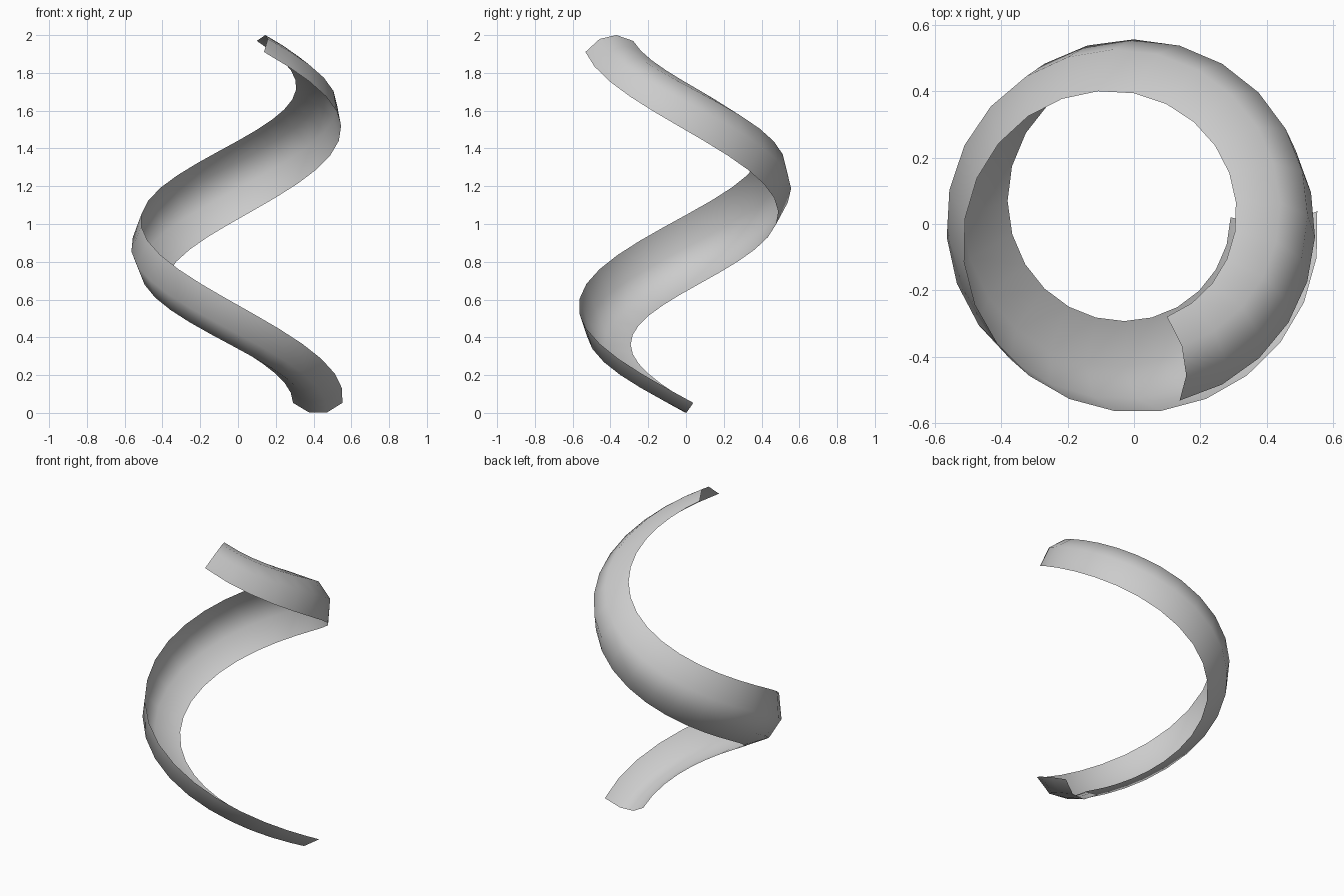
import bpy, bmesh
from math import sin, cos, atan, pi, radians

if "Cube" in bpy.data.objects:
    bpy.data.objects.remove(bpy.data.objects["Cube"])

# Twisting, gutter-shaped ribbon swept along a clockwise helix
STEPS = 29
START, END = -0.07, 7.57          # helix angle range
Z0, Z1 = 0.053, 1.94              # height of the chord centre at both ends
RADIUS = 0.423
SLOPE = atan((Z1 - Z0) / (END - START) / RADIUS)
PROFILE = [(-1, 0), (-0.35, 1), (0.35, 1), (1, 0)]   # three-sided open arc


def section(t):
    """Cross-section points, square to the path, widest half way along."""
    a = START + (END - START) * t
    z = Z0 + (Z1 - Z0) * t
    tilt = radians(165 * t)
    swell = sin(pi * t)
    width = 0.131 + 0.060 * swell
    depth = 0.060 + 0.043 * swell
    mid = RADIUS + 0.027 * swell ** 3
    pts = []
    for u, v in PROFILE:
        u, v = u * width, v * depth
        r = mid + u * cos(tilt) + v * sin(tilt)
        n = u * sin(tilt) - v * cos(tilt)
        back = n * sin(SLOPE)
        pts.append((r * cos(a) + back * sin(a),
                    -r * sin(a) + back * cos(a),
                    z + n * cos(SLOPE)))
    return pts


bm = bmesh.new()
rows = [[bm.verts.new(p) for p in section(i / STEPS)] for i in range(STEPS + 1)]
for r0, r1 in zip(rows, rows[1:]):
    for j in range(len(PROFILE) - 1):
        bm.faces.new((r0[j], r0[j + 1], r1[j + 1], r1[j])).smooth = True
bmesh.ops.recalc_face_normals(bm, faces=bm.faces)

mesh = bpy.data.meshes.new("spiral_ribbon")
bm.to_mesh(mesh)
bm.free()
ribbon = bpy.data.objects.new("spiral_ribbon", mesh)
bpy.context.collection.objects.link(ribbon)
